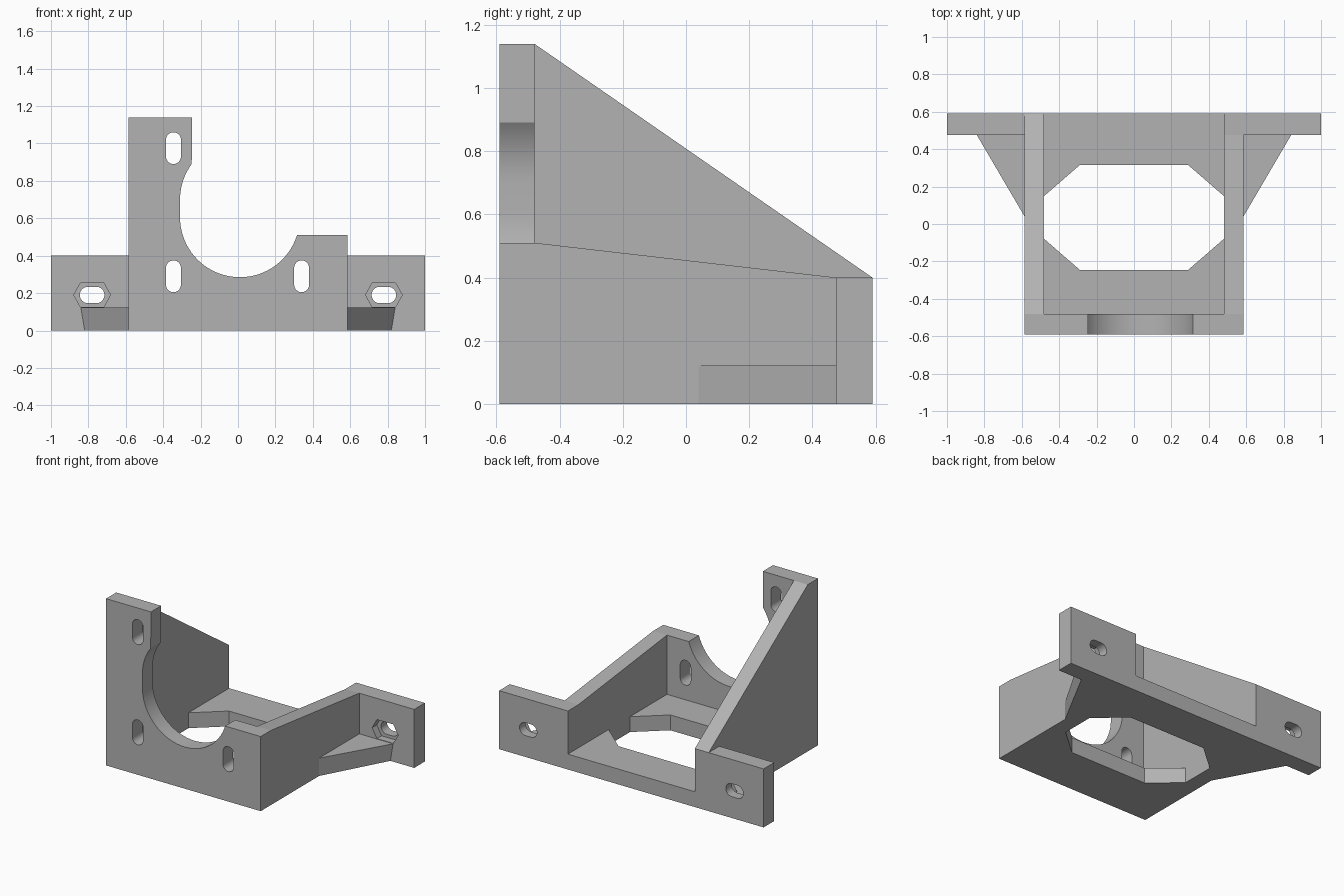
import bpy
import bmesh
from math import sin, cos, asin, pi

if "Cube" in bpy.data.objects:
    bpy.data.objects.remove(bpy.data.objects["Cube"])

grey = bpy.data.materials.new("plain grey")
grey.use_nodes = True
colour = (0.45, 0.45, 0.45, 1)
grey.diffuse_color = colour
grey.node_tree.nodes["Principled BSDF"].inputs["Base Color"].default_value = colour

# Main dimensions: outer and inner half width, back, ear front, base thickness
W, IN, BACK, EAR, BASE = 0.585, 0.48, 0.59, 0.475, 0.105
AXES = {"xy": lambda a, b, d: (a, b, d),
        "xz": lambda a, b, d: (a, d, b),
        "yz": lambda a, b, d: (d, a, b)}


def loft(name, low, high):
    """Solid between two matching loops of 3D points."""
    bm = bmesh.new()
    lo = [bm.verts.new(p) for p in low]
    hi = [bm.verts.new(p) for p in high]
    bm.faces.new(lo)
    bm.faces.new(hi)
    for i in range(len(lo)):
        j = (i + 1) % len(lo)
        bm.faces.new((lo[i], lo[j], hi[j], hi[i]))
    bmesh.ops.recalc_face_normals(bm, faces=bm.faces)
    mesh = bpy.data.meshes.new(name)
    bm.to_mesh(mesh)
    bm.free()
    mesh.materials.append(grey)
    obj = bpy.data.objects.new(name, mesh)
    bpy.context.scene.collection.objects.link(obj)
    return obj


def prism(name, profile, plane, start, end):
    """Flat profile extruded along the axis across its plane."""
    place = AXES[plane]
    return loft(name, [place(a, b, start) for a, b in profile],
                [place(a, b, end) for a, b in profile])


def arc(cx, cz, r, a0, a1, n):
    return [(cx + r * cos(a0 + (a1 - a0) * i / n),
             cz + r * sin(a0 + (a1 - a0) * i / n)) for i in range(n + 1)]


def slot(cx, cz, r, half, upright):
    """Rounded slot outline; half is the distance from centre to each arc centre."""
    dx, dz, turn = (0, half, 0) if upright else (half, 0, -pi / 2)
    return (arc(cx + dx, cz + dz, r, turn, turn + pi, 12)
            + arc(cx - dx, cz - dz, r, turn + pi, turn + 2 * pi, 12))


def cut(obj, cutters):
    for c in cutters:
        c.hide_render = True
        mod = obj.modifiers.new("cut", "BOOLEAN")
        mod.operation, mod.solver, mod.object = "DIFFERENCE", "EXACT", c
    bpy.context.view_layer.update()
    graph = bpy.context.evaluated_depsgraph_get()
    mesh = bpy.data.meshes.new_from_object(obj.evaluated_get(graph))
    obj.modifiers.clear()
    obj.data = mesh
    for c in cutters:
        bpy.data.objects.remove(c)


parts = []

# Floor: two strips that leave the eight-sided opening between the walls
for name, edge, shoulder, end in (("floor_front", -0.245, -0.08, -IN),
                                  ("floor_back", 0.315, 0.15, BACK)):
    profile = [(-IN, end), (IN, end), (IN, shoulder), (0.29, edge),
               (-0.29, edge), (-IN, shoulder)]
    parts.append(prism(name, profile, "xy", 0, BASE))

# Front plate with the large open round cutout
R, CX, LOW, HIGH, STEP, LIP = 0.32, 0.01, 0.605, 0.70, 0.51, 0.89
opening = (arc(CX, LOW, R, asin((STEP - LOW) / R), -pi, 32)
           + arc(CX, HIGH, R, pi, pi - asin((LIP - HIGH) / R), 10))
profile = ([(-W, 0), (W, 0), (W, STEP)] + opening
           + [(-0.245, 1.14), (-W, 1.14)])
front = prism("front_plate", profile, "xz", -BACK, -IN)
cut(front, [prism("slot_cutter", slot(x, z, 0.04, 0.045, True), "xz", -0.7, -0.4)
            for x, z in ((-0.345, 0.29), (0.34, 0.29), (-0.345, 0.975))])
parts.append(front)

# Side walls: tall sloping one on the right, low one on the left
parts.append(prism("right_wall", [(-IN, 0), (BACK, 0), (BACK, 0.4), (-IN, 1.14)],
                   "yz", -W, -IN))
parts.append(prism("left_wall", [(-IN, 0), (EAR, 0), (EAR, 0.4), (-IN, STEP)],
                   "yz", IN, W))

for side, s, inner in (("left", 1, IN), ("right", -1, W)):
    # Mounting ear with a slot and a six-sided nut pocket
    ear = prism(side + "_ear", [(s * inner, 0), (s, 0), (s, 0.4), (s * inner, 0.4)],
                "xz", EAR, BACK)
    x, z = s * 0.78, 0.19
    pocket = [(x - 0.098, z), (x - 0.062, z - 0.065), (x + 0.062, z - 0.065),
              (x + 0.098, z), (x + 0.062, z + 0.065), (x - 0.062, z + 0.065)]
    cut(ear, [prism("slot_cutter", slot(x, z, 0.044, 0.022, False), "xz", 0.4, 0.7),
              prism("pocket_cutter", pocket, "xz", 0.4, EAR + 0.05)])
    parts.append(ear)

    # Triangular gusset between wall and ear, slightly wider at the top
    parts.append(loft(side + "_gusset",
                      [(s * W, 0.04, 0), (s * 0.82, EAR, 0), (s * W, EAR, 0)],
                      [(s * W, 0.04, 0.122), (s * 0.84, EAR, 0.122),
                       (s * W, EAR, 0.122)]))

# Smooth the round cuts, keep the corners sharp
bpy.ops.object.select_all(action="DESELECT")
for p in parts:
    p.select_set(True)
bpy.context.view_layer.objects.active = parts[0]
bpy.ops.object.shade_smooth_by_angle(angle=pi / 6)
